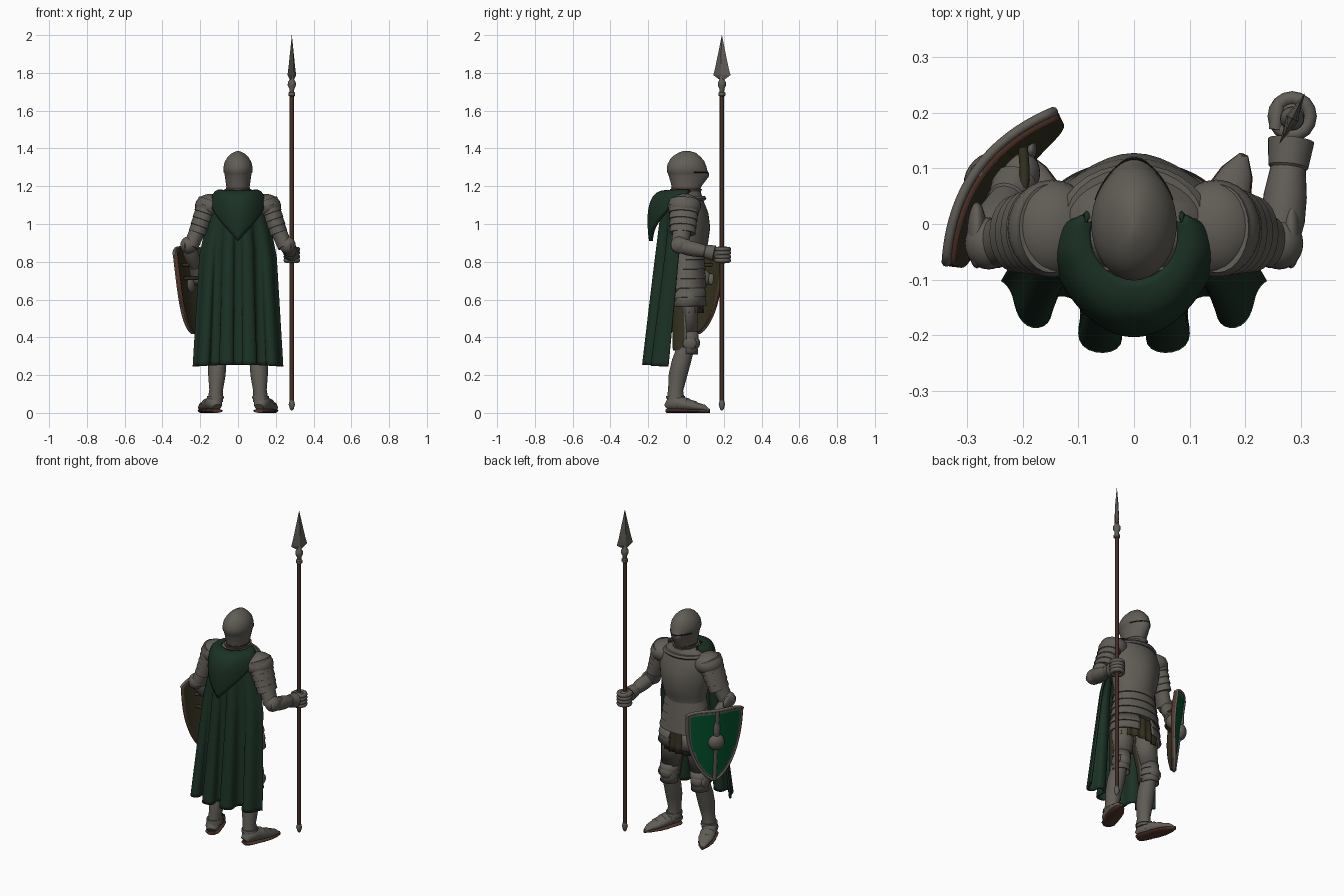
import bpy, bmesh, math
from mathutils import Vector, Matrix

if "Cube" in bpy.data.objects:
    bpy.data.objects.remove(bpy.data.objects["Cube"])


def material(name, rgb):
    m = bpy.data.materials.new(name)
    m.diffuse_color = (*rgb, 1)
    m.use_nodes = True
    m.node_tree.nodes["Principled BSDF"].inputs["Base Color"].default_value = m.diffuse_color
    return m


STEEL = material("dull steel", (0.118, 0.108, 0.092))
CLOAK = material("dark green cloth", (0.011, 0.031, 0.018))
GREEN = material("shield green", (0.001, 0.092, 0.027))
WOOD = material("dark wood", (0.055, 0.026, 0.018))
LEATHER = material("brown leather", (0.085, 0.036, 0.023))
OLIVE = material("olive cloth", (0.036, 0.032, 0.015))
DARK = material("black slit", (0.008, 0.008, 0.008))


def finish(bm, name, mats, angle=38, thick=0, offset=-1):
    bmesh.ops.recalc_face_normals(bm, faces=bm.faces)
    me = bpy.data.meshes.new(name)
    bm.to_mesh(me)
    bm.free()
    for m in (mats if isinstance(mats, list) else [mats]):
        me.materials.append(m)
    me.shade_smooth()
    me.set_sharp_from_angle(angle=math.radians(angle))
    ob = bpy.data.objects.new(name, me)
    bpy.context.collection.objects.link(ob)
    if thick:
        s = ob.modifiers.new("thickness", 'SOLIDIFY')
        s.thickness, s.offset = thick, offset
    return ob


def limb(name, rows, mats, ref=(1, 0, 0), n=28, arc=None, rule=None, thick=0, angle=38, power=8):
    """Elliptical sections along a path; row = x, y, z, radius a, radius b, [front keel]."""
    bm = bmesh.new()
    pts = [Vector(r[:3]) for r in rows]
    rings = []
    for i, r in enumerate(rows):
        d = (pts[min(i + 1, len(pts) - 1)] - pts[max(i - 1, 0)]).normalized()
        side = Vector(ref)
        side = (side - d * side.dot(d)).normalized()
        other = d.cross(side)
        keel = r[5] if len(r) > 5 else 0
        a0, a1 = [math.radians(a) for a in (arc or (0, 360))]
        ring = []
        for k in range(n + (1 if arc else 0)):
            a = a0 + (a1 - a0) * k / n
            s = math.sin(a)
            ring.append(bm.verts.new(pts[i] + side * r[3] * math.cos(a)
                                     + other * (r[4] * s + keel * max(0, s) ** power)))
        rings.append(ring)
    for p, q in zip(rings, rings[1:]):
        for k in range(n):
            j = k + 1 if arc else (k + 1) % n
            bm.faces.new((p[k], p[j], q[j], q[k]))
    if not arc:
        bm.faces.new(rings[0])
        bm.faces.new(rings[-1])
    bmesh.ops.recalc_face_normals(bm, faces=bm.faces)
    if rule:
        for f in bm.faces:
            f.material_index = rule(f)
    return finish(bm, name, mats, angle, thick)


def lames(p0, p1, r0, r1, n, step=1.08):
    """Overlapping plate profile: rows that flare and step back n times."""
    p0, p1, rows = Vector(p0), Vector(p1), []
    for i in range(n):
        for t, k in ((i / n + 0.004, 1), ((i + 1) / n - 0.004, step)):
            c = p0.lerp(p1, t)
            rows.append((*c, *[(a + (b - a) * t) * k for a, b in zip(r0, r1)]))
    return rows


def ball(name, c, r, mat, rot=Matrix()):
    bm = bmesh.new()
    bmesh.ops.create_uvsphere(bm, u_segments=24, v_segments=14, radius=1,
                              matrix=Matrix.Translation(c) @ rot @ Matrix.Diagonal((*r, 1)))
    return finish(bm, name, mat)


def sheet(name, fn, nu, nv, mats, thick, rule=None, offset=-1):
    """Grid surface from fn(u in -1..1, v in 0..1)."""
    bm = bmesh.new()
    g = [[bm.verts.new(fn(2 * i / nu - 1, j / nv)) for i in range(nu + 1)] for j in range(nv + 1)]
    for j in range(nv):
        for i in range(nu):
            f = bm.faces.new((g[j][i], g[j][i + 1], g[j + 1][i + 1], g[j + 1][i]))
            if rule:
                f.material_index = rule(2 * (i + .5) / nu - 1, (j + .5) / nv)
    return finish(bm, name, mats, 50, thick, offset)


def wire(name, pts, r, mat, cyclic=False):
    cu = bpy.data.curves.new(name, 'CURVE')
    cu.dimensions, cu.bevel_depth, cu.bevel_resolution, cu.use_fill_caps = '3D', r, 2, True
    sp = cu.splines.new('POLY')
    sp.points.add(len(pts) - 1)
    for p, q in zip(sp.points, pts):
        p.co = (*q, 1)
    sp.use_cyclic_u = cyclic
    cu.materials.append(mat)
    bpy.context.collection.objects.link(bpy.data.objects.new(name, cu))


# Helmet, eye slit and neck guard
limb("helmet", [(0, 0, 1.17, .06, .073), (0, 0, 1.2, .062, .076, .006), (0, 0, 1.25, .069, .09, .03),
                (0, 0, 1.268, .072, .096, .027), (0, 0, 1.276, .077, .101, .014), (0, 0, 1.3, .077, .102, .006),
                (0, -.002, 1.325, .072, .096, .003), (0, -.004, 1.35, .058, .08), (0, -.006, 1.37, .038, .058),
                (0, -.008, 1.382, .016, .03), (0, -.008, 1.387, .002, .006)], STEEL, n=40, power=4)
limb("eye_slit", [(0, 0, 1.271, .0755, .099, .021), (0, 0, 1.277, .0785, .103, .0145)], DARK,
     arc=(25, 155), thick=.002, power=4)
limb("helmet_edge", [(0, 0, 1.183, .063, .077), (0, 0, 1.193, .064, .079)], LEATHER)
limb("neck_guard", [(0, 0, 1.11, .115, .09), (0, 0, 1.15, .09, .08), (0, 0, 1.17, .068, .078),
                    (0, 0, 1.185, .072, .086), (0, 0, 1.185, .06, .07)], STEEL)
# Breastplate and waist lames
limb("breastplate", [(0, 0, .82, .125, .095), (0, 0, .85, .122, .093), (0, .005, .9, .135, .103, .008),
                     (0, .008, .98, .152, .108, .012), (0, .005, 1.05, .16, .106, .008),
                     (0, 0, 1.11, .15, .096), (0, 0, 1.15, .118, .085), (0, 0, 1.175, .08, .075)], STEEL, n=40)
limb("collar_rim", [(0, .005, 1.125, .13, .096), (0, .005, 1.135, .136, .103), (0, .005, 1.147, .124, .096)], STEEL)
limb("waist_lames", lames((0, 0, .86), (0, .004, .66), (.122, .094), (.156, .1), 4, 1.05), STEEL, n=40)
for sx, arc in ((1, (-75, 72)), (-1, (108, 255))):
    limb("thigh_skirt_plate", lames((0, .004, .66), (0, .006, .565), (.156, .1), (.164, .104), 2, 1.05),
         STEEL, arc=arc, thick=.01)


# Pleated cloth skirt under the plates
def skirt(u, v):
    a = math.pi * u
    k = 1 + .07 * v * math.cos(18 * a)
    return ((.135 + .01 * v) * math.sin(a) * k, (.083 + .006 * v) * math.cos(a) * k, .7 - .17 * v)


sheet("cloth_skirt", skirt, 108, 4, OLIVE, .005)

for sx in (1, -1):
    # Shoulder and upper arm plates
    ball("shoulder_cap", (sx * .148, -.008, 1.095), (.08, .088, .064), STEEL)
    limb("shoulder_lames", lames((sx * .15, -.008, 1.125), (sx * .214, -.018, .95), (.06, .08), (.046, .064), 5),
         STEEL)
    limb("upper_arm", [(sx * .2, -.015, 1.0, .042, .05), (sx * .25, -.035, .88, .04, .045)], STEEL)
    ball("elbow_guard", (sx * .262, -.035, .888), (.043, .047, .046), STEEL)
    ball("elbow_wing", (sx * .283, -.02, .885), (.018, .06, .038), STEEL)
    # Thigh (cloth behind, plate in front), knee, shin
    limb("thigh", [(sx * .078, -.01, .66, .07, .07), (sx * .085, -.013, .54, .066, .07),
                   (sx * .098, -.008, .42, .052, .064), (sx * .105, -.012, .33, .043, .058)], [STEEL, OLIVE],
         rule=lambda f: 1 if f.normal.y < .02 else 0)
    limb("thigh_plate", [(sx * .082, 0, .6, .068, .066), (sx * .085, -.004, .54, .069, .068),
                         (sx * .1, .006, .42, .056, .055)], STEEL, arc=(178, 362), thick=.006)
    limb("knee_lames", lames((sx * .102, .012, .43), (sx * .106, .01, .31), (.053, .053), (.048, .05), 3), STEEL,
         arc=(170, 370), thick=.006)
    ball("knee_guard", (sx * .105, .032, .37), (.045, .042, .043), STEEL)
    ball("knee_wing", (sx * .148, .02, .368), (.014, .036, .034), STEEL)
    limb("shin_guard", [(sx * .108, -.003, .34, .044, .046), (sx * .11, -.025, .27, .049, .05),
                        (sx * .112, -.043, .2, .046, .049), (sx * .116, -.055, .12, .036, .04),
                        (sx * .12, -.055, .06, .042, .048)], STEEL)
    # Plated shoe and sole, toes turned outwards
    h, t = Vector((sx * .112, -.1, 0)), Vector((sx * .198, .125, 0))
    shoe = [(0, .02, .025), (.08, .036, .038), (.28, .042, .042), (.3, .039, .04), (.48, .034, .045),
            (.5, .031, .043), (.66, .026, .042), (.68, .023, .04), (.86, .017, .028), (1, .004, .008)]
    limb("plated_shoe", [(*(h.lerp(t, s) + Vector((0, 0, .01 + z))), z, w) for s, z, w in shoe], STEEL,
         ref=(0, 0, 1))
    limb("sole", [(*(h.lerp(t, s) + Vector((0, 0, .011))), .011, w * 1.06) for s, z, w in shoe], LEATHER,
         ref=(0, 0, 1), n=16)
    limb("ankle_band", [(sx * .12, -.055, .075, .046, .052), (sx * .12, -.055, .09, .044, .05)], STEEL)


# Forearms and cuffs
def forearm(e, w):
    e, w = Vector(e), Vector(w)
    prof = [(0, .034), (.2, .04), (.45, .039), (.72, .032), (.74, .036), (1, .042)]
    limb("forearm", [(*e.lerp(w, s), r, r) for s, r in prof], STEEL)


forearm((.264, -.03, .882), (.283, .15, .845))
forearm((-.264, -.03, .882), (-.215, .07, .745))

# Spear hand: fingers wrapped round the shaft
X, Y = .285, .19
ball("spear_palm", (X, Y, .84), (.036, .042, .042), STEEL)
for i in range(4):
    wire("finger", [(X + .032 * math.cos(a * math.pi / 8), Y + .004 + .033 * math.sin(a * math.pi / 8),
                     .807 + .02 * i) for a in range(16)], .0125, STEEL, True)
limb("thumb", [(X - .03, Y - .02, .87, .012, .012), (X - .025, Y + .025, .868, .012, .012),
               (X - .005, Y + .04, .862, .008, .008)], STEEL, n=12)
# Shield hand
ball("shield_fist", (-.205, .092, .715), (.036, .04, .042), STEEL)
for i in range(4):
    ball("shield_finger", (-.228 + .014 * i, .11 + .008 * i, .708), (.011, .018, .03), STEEL)

# Spear: shaft, foot cap, socket, blade
limb("spear_shaft", [(X, Y, .03, .0115, .0115), (X, Y, 1.7, .0115, .0115)], WOOD, n=12)
limb("spear_foot", [(X, Y, z, r, r) for z, r in ((.012, .002), (.02, .01), (.045, .017), (.06, .013), (.065, .012))],
     STEEL, n=12)
limb("spear_socket", [(X, Y, z, r, r) for z, r in
                      ((1.675, .012), (1.68, .018), (1.695, .018), (1.7, .012), (1.715, .013), (1.735, .022),
                       (1.75, .021), (1.765, .012), (1.8, .01))], STEEL, n=16)
limb("spear_blade", [(X, Y, z, a, b) for z, a, b in
                     ((1.76, .009, .009), (1.788, .051, .011), (1.83, .039, .012), (1.9, .023, .009),
                      (2.0, .0005, .0005))], STEEL, ref=(.45, .89, 0), n=4, angle=10)

# Shield: curved heater shape leaning in at the tip
C, T, N = Vector((-.232, .06, 0)), Vector((.58, .815, 0)), Vector((-.815, .58, 0))


def half(v):
    return .166 * max(0, 1 - v ** 2.7) ** .72


def shield(u, v, out=0):
    v *= .993
    s = u * half(v)
    bulge = .055 * (1 - (s / .172) ** 2) - .055 * v
    return C + T * s + N * (bulge + out) + Vector((0, 0, .874 - .452 * v - .03 * abs(u) ** 4 * (1 - v) ** 3))


sh = sheet("shield_board", shield, 40, 40, [GREEN, STEEL, OLIVE, OLIVE, LEATHER, LEATHER], .02,
           lambda u, v: 1 if abs(u) * half(v) > half(v) - .024 or abs(u) * half(v) < .006 or v < .05 or v > .95 else 0, 0)
mod = sh.modifiers[0]
mod.material_offset, mod.material_offset_rim = 2, 4
if sum((f.normal.dot(N) for f in sh.data.polygons)) < 0:
    sh.data.flip_normals()
K = [k / 24 for k in range(25)]
outline = [shield(2 * k - 1, 0, .008) for k in K] + [shield(.96, k, .008) for k in K[1:]] + \
          [shield(-.96, k, .008) for k in K[:0:-1]]
wire("shield_rim", outline, .009, STEEL, True)
wire("shield_ridge", [shield(0, k, .008) for k in K], .012, STEEL)
turn = Matrix.Rotation(math.atan2(N.y, N.x), 4, 'Z')
ball("shield_boss", shield(0, .45, .012), (.036, .048, .048), STEEL, turn)
ball("ridge_leaf", shield(0, .27, .01), (.014, .02, .06), STEEL, turn)
for v in (.2, .36):
    wire("shield_strap", [shield(-.5 + k, v, -.012 - .06 * math.sin(math.pi * k)) for k in K], .009, OLIVE)


# Cloak with deep folds, and the hood folded down the back
def cloak(u, v):
    w = .15 + .035 * min(1, v * 3.3) + .052 * v
    fold = .042 * v ** .8 * math.cos(2 * math.pi * u / .52)
    sway = .016 * v * math.sin(4 * math.pi * u / .52) * (1 - u * u)
    y = -(.122 + .068 * v) + (.10 - .015 * v) * u * u + fold
    z = 1.14 - .06 * u * u * (1 - v) - .885 * v - .01 * u * u * v
    return (w * u + sway, y - .3 * max(0, abs(u) - .9) * v, z)


sheet("cloak", cloak, 96, 36, CLOAK, .012, offset=0)


def hood(u, v):
    a = u * math.radians(115)
    s, c = math.sin(a), math.cos(a)
    dip, end = max(0, 1 - abs(u) * 1.5), 1 - .75 * abs(u) ** 4
    p = Vector((.083 * s, -.015 - .085 * c, 1.168))
    q = Vector(((.083 + .045 * end) * s, -.02 - .2 * c * end, 1.185 - .01 * dip))
    r = Vector(((.083 + .07 * end) * s * (1 - .25 * dip), -.025 - .16 * c * end, 1.11 - .2 * dip))
    r.z += .05 * (1 - end)
    return p * (1 - v) ** 2 + q * 2 * v * (1 - v) + r * v * v


sheet("hood", hood, 64, 16, CLOAK, .022, offset=0)
